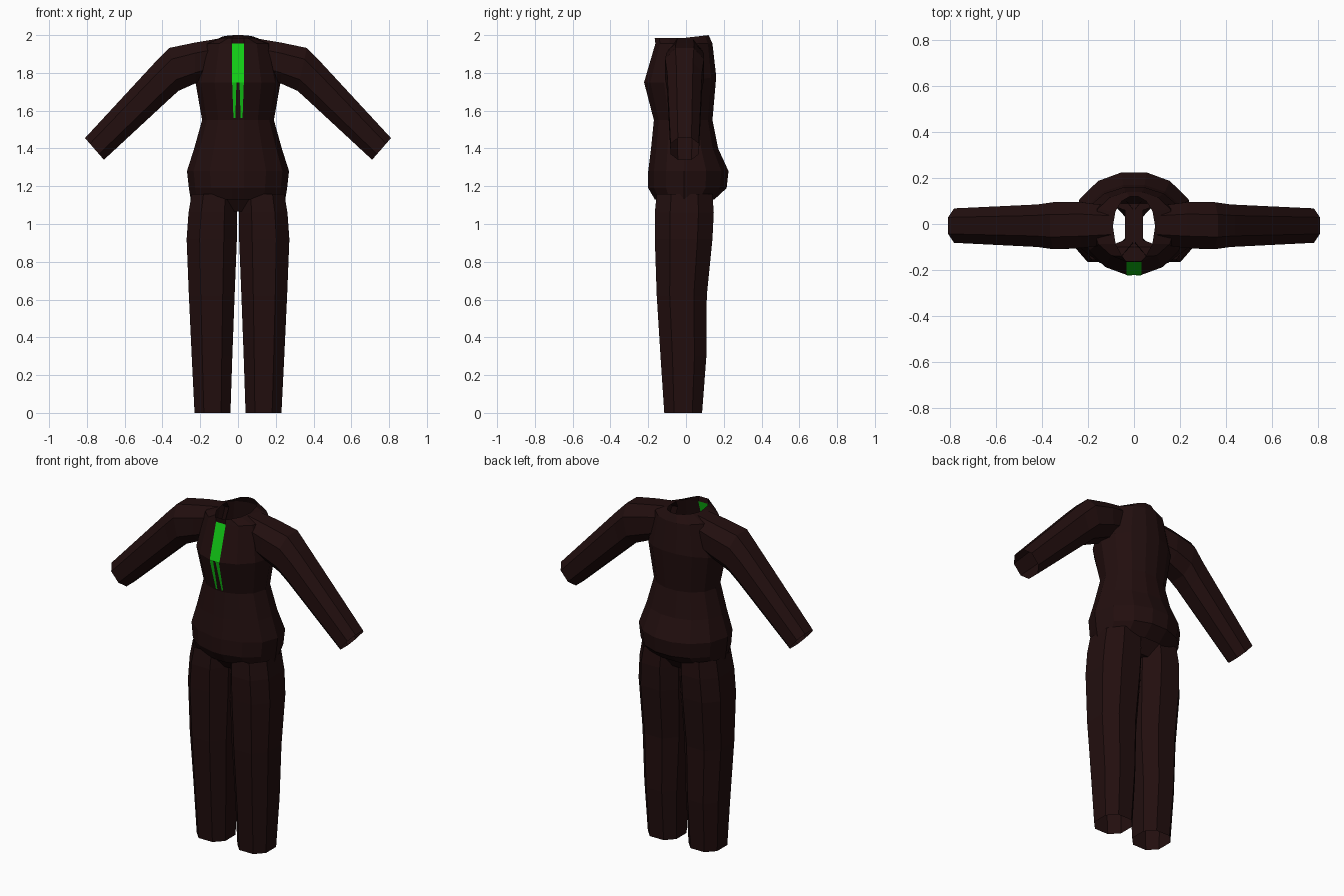
import bpy
from mathutils import Vector

cube = bpy.data.objects.get("Cube")
if cube:
    bpy.data.objects.remove(cube, do_unlink=True)


def make_material(name, rgb):
    mat = bpy.data.materials.new(name)
    mat.use_nodes = True
    mat.diffuse_color = (*rgb, 1)
    bsdf = next(n for n in mat.node_tree.nodes if n.type == 'BSDF_PRINCIPLED')
    bsdf.inputs["Base Color"].default_value = (*rgb, 1)
    return mat


cloth = make_material("dark maroon cloth", (0.016, 0.0045, 0.0045))
green = make_material("bright green", (0.006, 0.62, 0.008))


def make_object(name, verts, faces, mats):
    mesh = bpy.data.meshes.new(name)
    mesh.from_pydata(verts, [], faces)
    for mat in mats:
        mesh.materials.append(mat)
    mesh.update()
    obj = bpy.data.objects.new(name, mesh)
    bpy.context.collection.objects.link(obj)
    return obj


def loft(name, rings, mats):
    """Skin a list of equal rings into an open tube."""
    n = len(rings[0])
    verts = [p for ring in rings for p in ring]
    faces = [(r * n + i, r * n + (i + 1) % n, (r + 1) * n + (i + 1) % n, (r + 1) * n + i)
             for r in range(len(rings) - 1) for i in range(n)]
    return make_object(name, verts, faces, mats)


def octagon(centre, u, v, k=0.48):
    """Eight-sided ring whose flats touch the half-axes u and v."""
    corners = [(1, -k), (1, k), (k, 1), (-k, 1), (-1, k), (-1, -k), (-k, -1), (k, -1)]
    return [centre + u * a + v * b for a, b in corners]


def mirrored(ring, side):
    return [Vector((p.x * side, p.y, p.z)) for p in ring]


# Jacket body: z, half width, front y, back y, extra height at the back
TIE = 0.032
body_rows = [
    (1.13, 0.250, -0.165, 0.15, 0), (1.19, 0.260, -0.20, 0.215, 0),
    (1.28, 0.270, -0.20, 0.225, 0), (1.40, 0.232, -0.185, 0.17, 0),
    (1.55, 0.190, -0.17, 0.14, 0), (1.75, 0.225, -0.222, 0.16, 0.03),
    (1.955, 0.180, -0.162, 0.14, 0), (1.985, 0.092, -0.166, 0.12, 0.015),
]


def body_ring(z, w, front, back, lift):
    mid = -0.01
    half = [(TIE / w, -1), (0.55, -0.84), (0.87, -0.5), (1, 0),
            (0.88, 0.5), (0.58, 0.84), (0.2, 1)]
    outline = half + [(-a, b) for a, b in reversed(half)]
    ring = []
    for a, b in outline:
        y = mid + (back - mid) * b if b > 0 else mid + (mid - front) * b
        ring.append(Vector((a * w, y, z + lift * max(b, 0))))
    return ring


body = loft("jacket_body", [body_ring(*row) for row in body_rows], [cloth, green])

# The front centre panel above the chest is the green tie
for face in body.data.polygons:
    c = face.center
    if abs(c.x) < 0.001 and c.y < 0 and 1.75 < c.z < 1.96:
        face.material_index = 1

for side, word in ((1, "left"), (-1, "right")):
    # Tapering tie tail lying on the jacket front
    tail = [(0.008, -0.225, 1.75), (0.031, -0.225, 1.75),
            (0.024, -0.175, 1.56), (0.014, -0.175, 1.56)]
    make_object(word + "_tie_tail", [(x * side, y, z) for x, y, z in tail],
                [(0, 1, 2, 3)], [green])

    # Sleeve: upper edge x, z, lower edge x, z, front y, back y
    sleeve_rows = [
        (0.10, 1.982, 0.16, 1.77, -0.09, 0.08),
        (0.23, 1.960, 0.225, 1.745, -0.105, 0.095),
        (0.365, 1.932, 0.315, 1.705, -0.11, 0.095),
        (0.44, 1.855, 0.37, 1.655, -0.10, 0.085),
        (0.81, 1.455, 0.71, 1.34, -0.082, 0.068),
    ]
    rings = []
    for tx, tz, bx, bz, front, back in sleeve_rows:
        centre = Vector(((tx + bx) / 2, (front + back) / 2, (tz + bz) / 2))
        u = Vector(((tx - bx) / 2, 0, (tz - bz) / 2))
        v = Vector((0, (back - front) / 2, 0))
        rings.append(mirrored(octagon(centre, u, v), side))
    loft(word + "_sleeve", rings, [cloth])

    # Trouser leg: z, inner x, outer x, front y, back y
    leg_rows = [
        (1.16, 0.005, 0.245, -0.155, 0.14), (1.06, 0.005, 0.262, -0.165, 0.147),
        (0.92, 0.006, 0.272, -0.165, 0.14), (0.62, 0.018, 0.260, -0.155, 0.11),
        (0.30, 0.030, 0.245, -0.135, 0.108), (0, 0.040, 0.230, -0.115, 0.085),
    ]
    rings = []
    for z, inner, outer, front, back in leg_rows:
        centre = Vector(((inner + outer) / 2, (front + back) / 2, z))
        u = Vector(((outer - inner) / 2, 0, 0))
        v = Vector((0, (back - front) / 2, 0))
        rings.append(mirrored(octagon(centre, u, v), side))
    loft(word + "_trouser_leg", rings, [cloth])

# Crotch saddle bridging the legs: half width, y, z
saddle = [(0.06, -0.165, 1.16), (0.12, -0.10, 1.065), (0.04, -0.07, 1.065),
          (0.04, 0.06, 1.065), (0.12, 0.09, 1.065), (0.06, 0.15, 1.16)]
verts = [(s * w, y, z) for w, y, z in saddle for s in (-1, 1)]
faces = [(2 * i, 2 * i + 1, 2 * i + 3, 2 * i + 2) for i in range(len(saddle) - 1)]
make_object("crotch_panel", verts, faces, [cloth])

# Make every shell face outward
for obj in bpy.context.collection.objects:
    if obj.type == 'MESH':
        centre = sum((v.co for v in obj.data.vertices), Vector()) / len(obj.data.vertices)
        facing = sum((f.center - centre).dot(f.normal) * f.area for f in obj.data.polygons)
        tail = "tail" in obj.name and obj.data.polygons[0].normal.y > 0
        under = obj.name == "crotch_panel" and obj.data.polygons[2].normal.z > 0
        if tail or under or (len(obj.data.polygons) > 5 and facing < 0):
            obj.data.flip_normals()
